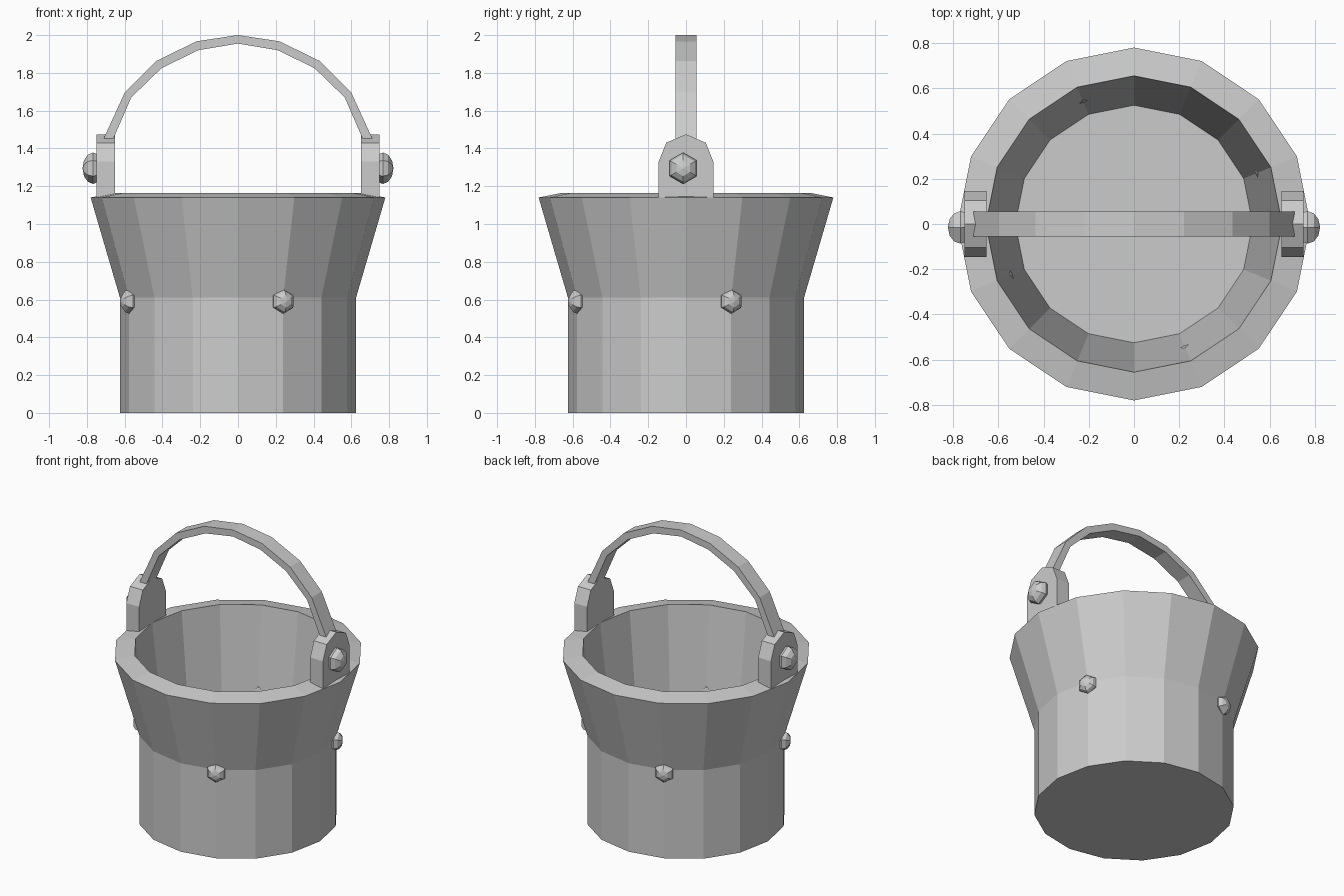
import bpy, bmesh, math
from mathutils import Matrix, Vector

if "Cube" in bpy.data.objects:
    bpy.data.objects.remove(bpy.data.objects["Cube"])


def finish(bm, name):
    bmesh.ops.recalc_face_normals(bm, faces=bm.faces)
    mesh = bpy.data.meshes.new(name)
    bm.to_mesh(mesh)
    bm.free()
    obj = bpy.data.objects.new(name, mesh)
    bpy.context.collection.objects.link(obj)
    return obj


def lathe(name, profile, sides):
    bm = bmesh.new()
    rings = []
    for r, z in profile:
        rings.append([bm.verts.new((r * math.cos(2 * math.pi * i / sides),
                                    r * math.sin(2 * math.pi * i / sides), z))
                      for i in range(sides)])
    for a, b in zip(rings, rings[1:]):
        for i in range(sides):
            j = (i + 1) % sides
            bm.faces.new((a[i], a[j], b[j], b[i]))
    bm.faces.new(rings[0])
    bm.faces.new(rings[-1])
    return finish(bm, name)


def stud(name, centre, angle, radius, depth):
    # six-sided flattened ball whose axis points outwards
    bm = bmesh.new()
    m = (Matrix.Translation(centre) @ Matrix.Rotation(angle, 4, 'Z')
         @ Matrix.Rotation(math.pi / 2, 4, 'Y') @ Matrix.Rotation(math.pi / 2, 4, 'Z')
         @ Matrix.Diagonal((radius, radius, depth, 1)))
    bmesh.ops.create_uvsphere(bm, u_segments=6, v_segments=6, radius=1, matrix=m)
    return finish(bm, name)


def ear(name, side):
    # plate outline in the y-z plane, extruded along x
    outline = [(-.145, 1.135), (-.145, 1.33), (-.105, 1.43), (0, 1.475),
               (.105, 1.43), (.145, 1.33), (.145, 1.135)]
    bm = bmesh.new()
    face = bm.faces.new([bm.verts.new((side * 0.652, y, z)) for y, z in outline])
    ext = bmesh.ops.extrude_face_region(bm, geom=[face])
    verts = [v for v in ext['geom'] if isinstance(v, bmesh.types.BMVert)]
    bmesh.ops.translate(bm, verts=verts, vec=(side * 0.098, 0, 0))
    return finish(bm, name)


# bucket: outer wall, sloping rim, tapered inside and floor
lathe("bucket_body", [(.625, 0), (.625, .61), (.78, 1.14), (.655, 1.165), (.525, .06)], 16)

# four studs around the waist
for k in range(4):
    a = math.radians(22.5 + 90 * k)
    stud(f"waist_stud_{k + 1}", Vector((.625 * math.cos(a), .625 * math.sin(a), .59)),
         a, .065, .045)

# handle ears with their bolts
for side, label in ((-1, "left"), (1, "right")):
    ear(f"handle_ear_{label}", side)
    stud(f"handle_bolt_{label}", Vector((side * .767, -.015, 1.295)),
         0 if side > 0 else math.pi, .083, .056)

# arched flat-bar handle: half profile mirrored across x
half = [((0, 2.0), (0, 1.955)), ((.22, 1.967), (.21, 1.92)), ((.435, 1.862), (.405, 1.825)),
        ((.6, 1.695), (.565, 1.67)), ((.71, 1.455), (.665, 1.44)), ((.725, 1.38), (.68, 1.38))]
stations = [((-o[0], o[1]), (-i[0], i[1])) for o, i in reversed(half[1:])] + half
bm = bmesh.new()
loops = [[bm.verts.new((p[0], y, p[1]))
          for p, y in ((o, -.055), (o, .055), (i, .055), (i, -.055))] for o, i in stations]
for a, b in zip(loops, loops[1:]):
    for k in range(4):
        n = (k + 1) % 4
        bm.faces.new((a[k], a[n], b[n], b[k]))
bm.faces.new(loops[0])
bm.faces.new(loops[-1])
finish(bm, "handle")
